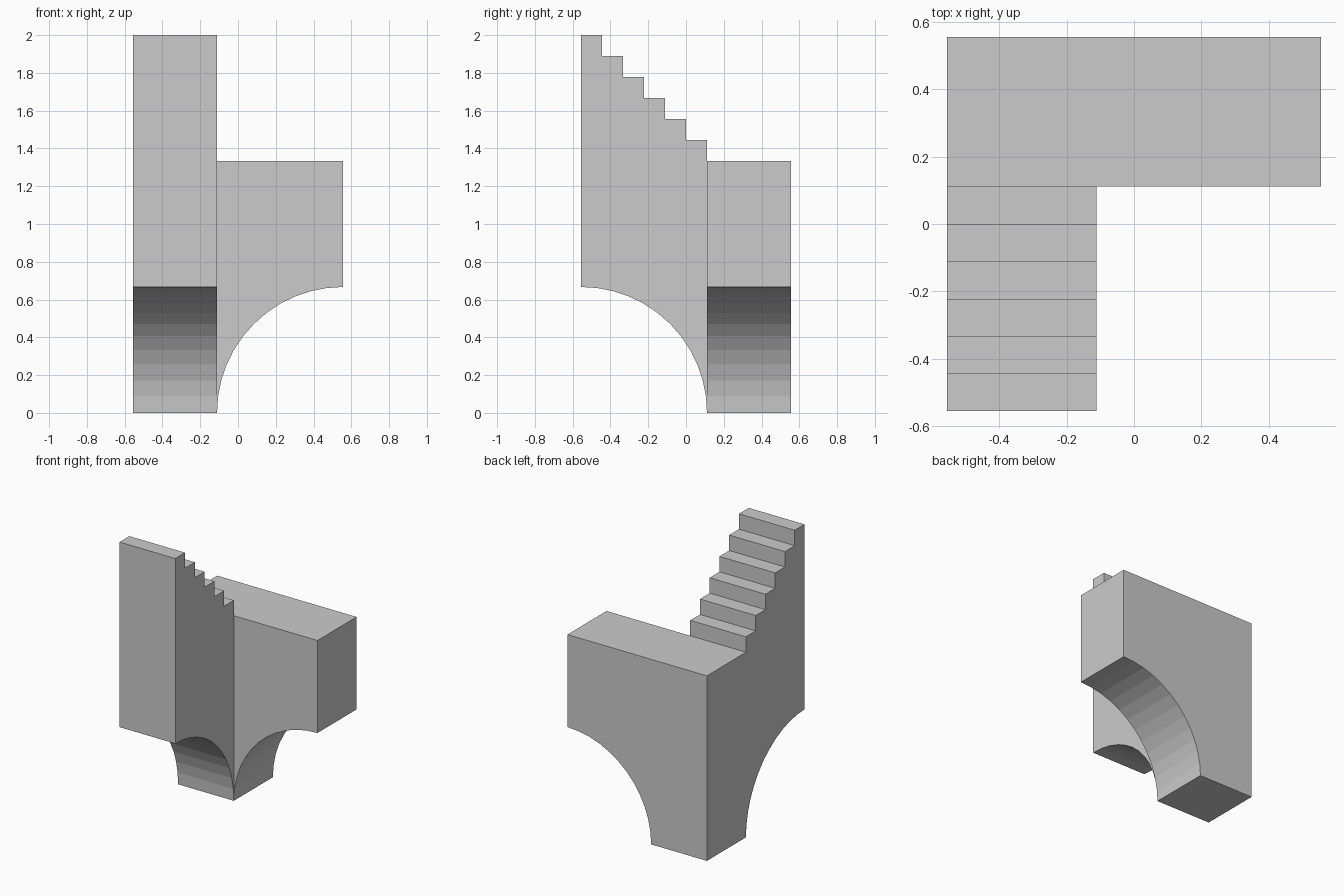
import bpy, bmesh, math
from mathutils import Vector

if "Cube" in bpy.data.objects:
    bpy.data.objects.remove(bpy.data.objects["Cube"])

U = 1 / 9            # one stair step
H = 5 * U            # half of the footprint
R = 6 * U            # arch radius
IN = -H + 4 * U      # inner face of the pier, measured from the outer corner
SEG = 12             # facets per quarter arch


def prism(name, points, offset):
    """Extrude a closed planar profile by an offset into a solid."""
    bm = bmesh.new()
    face = bm.faces.new([bm.verts.new(p) for p in points])
    new = bmesh.ops.extrude_face_region(bm, geom=[face], use_keep_orig=True)["geom"]
    bmesh.ops.translate(bm, vec=Vector(offset),
                        verts=[v for v in new if isinstance(v, bmesh.types.BMVert)])
    bmesh.ops.recalc_face_normals(bm, faces=bm.faces)
    mesh = bpy.data.meshes.new(name)
    bm.to_mesh(mesh)
    bm.free()
    obj = bpy.data.objects.new(name, mesh)
    bpy.context.collection.objects.link(obj)
    return obj


# Underside shared by both arms: pier foot, then quarter arch (distance from corner, z)
angles = [math.pi / 2 * i / SEG for i in range(SEG + 1)]
underside = [(-H, 0)] + [(H - R * math.cos(a), R * math.sin(a)) for a in angles]

# Stair arm with the corner pier: runs along the left side, climbing to the front
steps = []
for i in range(6):
    steps += [(H - i * U, 2 - i * U), (H - (i + 1) * U, 2 - i * U)]
stair_profile = underside + steps + [(IN, 12 * U), (-H, 12 * U)]
corner = prism("corner_stair_support",
               [(-H, -d, z) for d, z in stair_profile], (4 * U, 0, 0))

# Landing arm: runs along the back from the pier to the right
landing_profile = underside[1:] + [(H, 12 * U), (IN, 12 * U)]
landing = prism("landing_arm",
                [(d, H, z) for d, z in landing_profile], (0, -4 * U, 0))

# Fuse both arms into one solid so no inner faces remain
fuse = corner.modifiers.new("fuse", "BOOLEAN")
fuse.operation = "UNION"
fuse.solver = "EXACT"
fuse.object = landing
bpy.context.view_layer.objects.active = corner
bpy.ops.object.modifier_apply(modifier=fuse.name)
bpy.data.objects.remove(landing)
